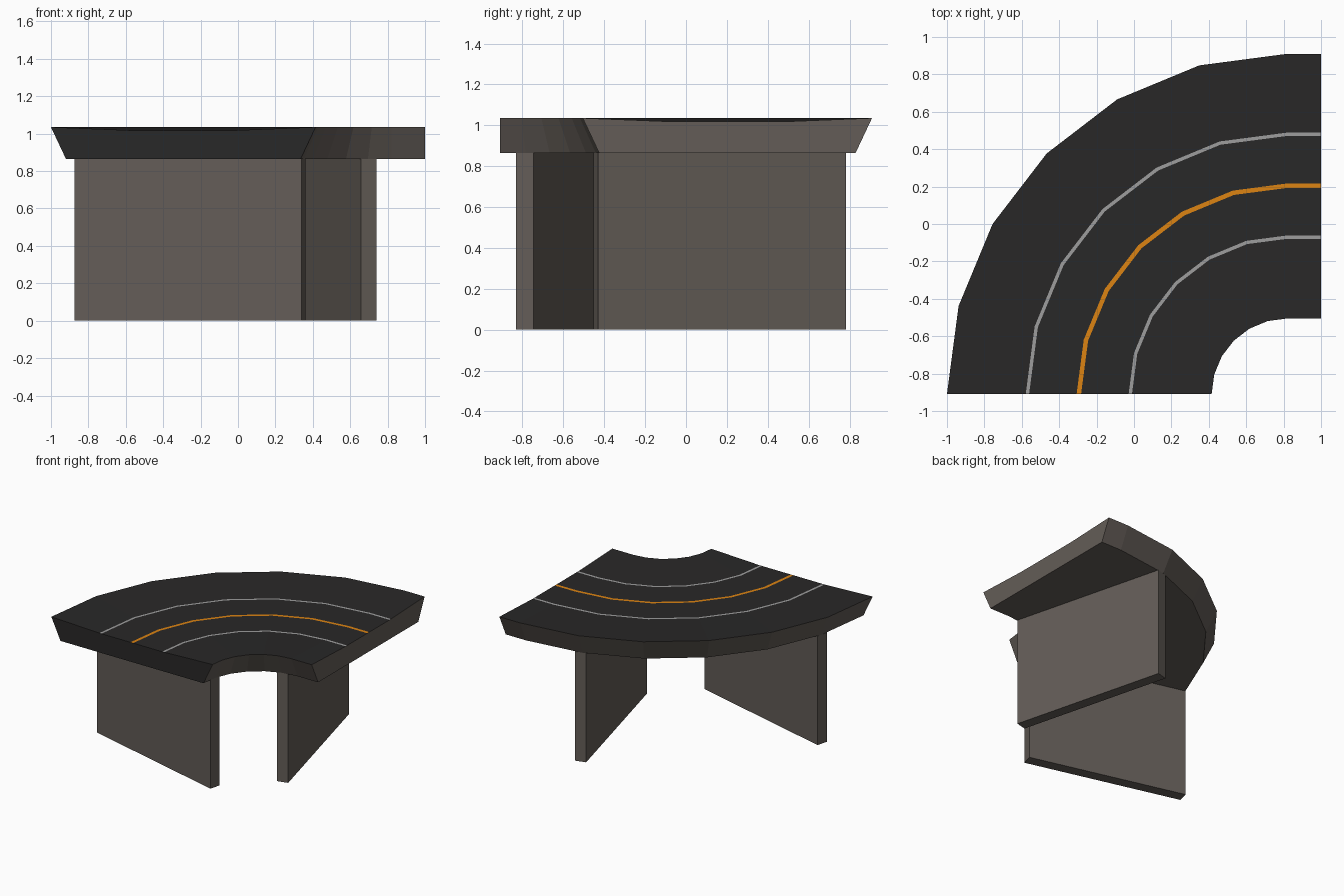
import bpy, bmesh
from math import sin, cos, radians
from mathutils import Vector, Matrix

if "Cube" in bpy.data.objects:
    bpy.data.objects.remove(bpy.data.objects["Cube"])

CX, CY = 0.82, -0.91            # centre of the bend
BOTTOM, DIP, RIM = 0.865, 1.018, 1.035


def material(name, rgb):
    m = bpy.data.materials.new(name)
    m.diffuse_color = (*rgb, 1)
    m.use_nodes = True
    m.node_tree.nodes["Principled BSDF"].inputs["Base Color"].default_value = m.diffuse_color
    return m


concrete = material("concrete", (0.125, 0.108, 0.095))
asphalt = material("asphalt", (0.022, 0.021, 0.021))
white = material("worn_white", (0.34, 0.34, 0.34))
orange = material("orange_paint", (0.72, 0.23, 0.006))
MATS = [concrete, asphalt, white, orange]


def finish(bm, name, mats):
    bmesh.ops.recalc_face_normals(bm, faces=bm.faces)
    me = bpy.data.meshes.new(name)
    bm.to_mesh(me)
    bm.free()
    for m in mats:
        me.materials.append(m)
    ob = bpy.data.objects.new(name, me)
    bpy.context.collection.objects.link(ob)
    return ob


# Road deck: cross-section (radius, height, material of the strip to the next point)
W, O = 0.009, 0.012             # half widths of the painted lines
section = [(0.405, RIM, 1)]
for r, half, mat in ((0.84, W, 2), (1.115, O, 3), (1.39, W, 2)):
    section += [(r - half, DIP, mat), (r + half, DIP, 1)]
section += [(1.82, RIM, 0), (1.74, BOTTOM, 0), (0.485, BOTTOM, 0)]

# Stations along the bend: six 15 degree steps, then a short straight
stations = [(CX, radians(180 - 15 * i)) for i in range(7)] + [(1.0, radians(90))]

bm = bmesh.new()
rings = [[bm.verts.new((x + r * cos(a), CY + r * sin(a), z)) for r, z, _ in section]
         for x, a in stations]
n = len(section)
for a, b in zip(rings, rings[1:]):
    for i in range(n):
        j = (i + 1) % n
        bm.faces.new((a[i], a[j], b[j], b[i])).material_index = section[i][2]
bm.faces.new(rings[0]).material_index = 1       # dark front end
bm.faces.new(rings[-1]).material_index = 0      # concrete right end
finish(bm, "road_deck", MATS)


# Radial support walls
def pier(name, degrees, r1=0.485, r2=1.738, thick=0.087):
    a = radians(degrees)
    mid = (r1 + r2) / 2
    place = (Matrix.Translation(Vector((CX, CY, 0))) @ Matrix.Rotation(a, 4, 'Z')
             @ Matrix.Translation(Vector((mid, 0, BOTTOM / 2)))
             @ Matrix.Diagonal((r2 - r1, thick, BOTTOM, 1)))
    b = bmesh.new()
    bmesh.ops.create_cube(b, size=1, matrix=place)
    finish(b, name, [concrete])


pier("front_pier", 180 - 14.5)
pier("back_pier", 90 + 14.5)
